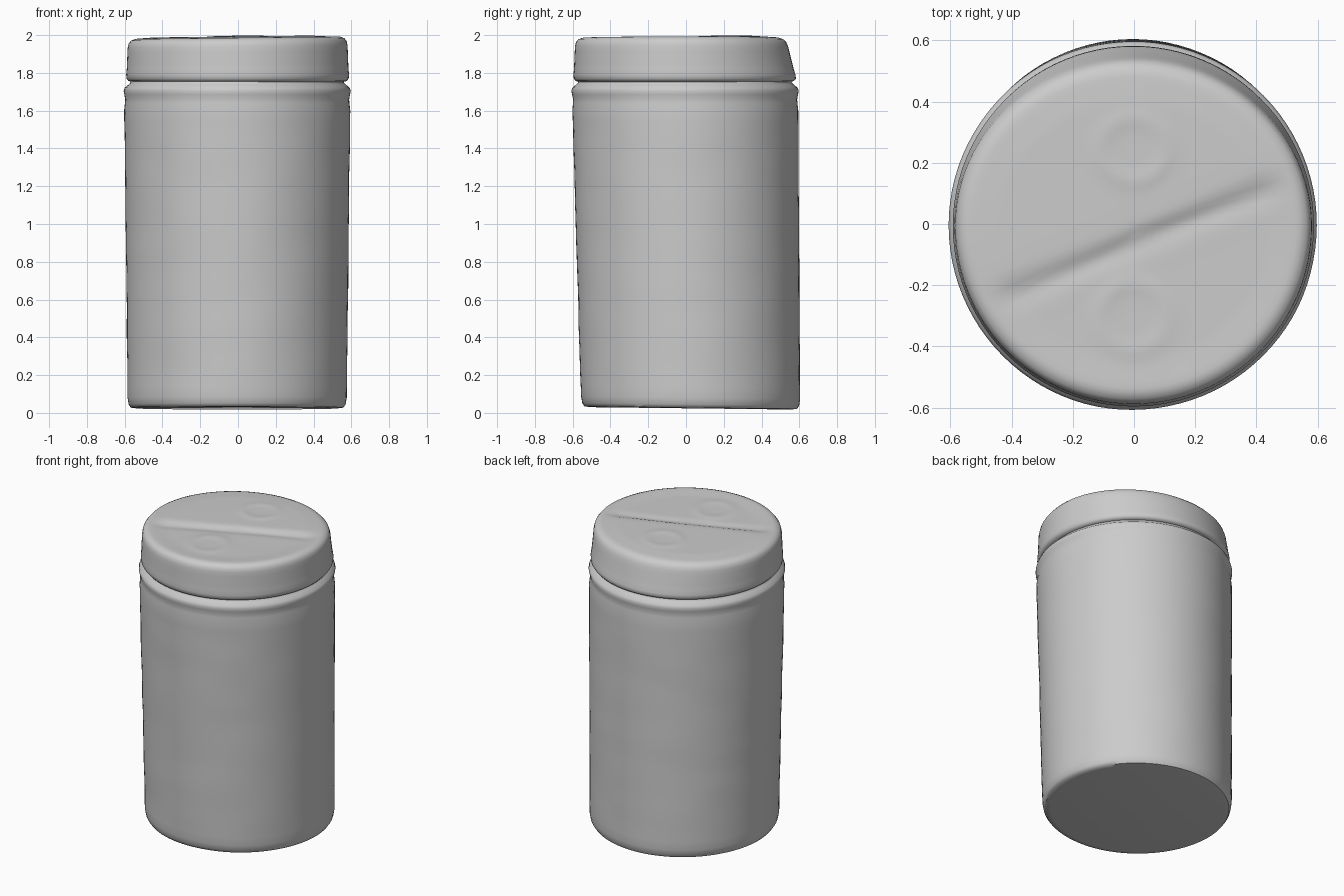
import bpy, bmesh, math
from mathutils import Vector, noise

cube = bpy.data.objects.get("Cube")
if cube:
    bpy.data.objects.remove(cube, do_unlink=True)

grey = bpy.data.materials.new("light_grey")
grey.use_nodes = True
colour = (0.6, 0.6, 0.6, 1)
grey.diffuse_color = colour
grey.node_tree.nodes["Principled BSDF"].inputs["Base Color"].default_value = colour
SIDES = 96


def lathe(name, profile, shape):
    """Spin (radius, z) points round the axis, adjusting each point by shape()."""
    bm = bmesh.new()
    rings = []
    for r, z in profile:
        count = 1 if r == 0 else SIDES
        angles = [2 * math.pi * i / SIDES for i in range(count)]
        rings.append([bm.verts.new(shape(Vector((r * math.cos(a), r * math.sin(a), z))))
                      for a in angles])
    for low, high in zip(rings, rings[1:]):
        for i in range(SIDES):
            j = (i + 1) % SIDES
            if len(low) == 1:
                bm.faces.new((low[0], high[j], high[i]))
            elif len(high) == 1:
                bm.faces.new((low[i], low[j], high[0]))
            else:
                bm.faces.new((low[i], low[j], high[j], high[i]))
    bmesh.ops.recalc_face_normals(bm, faces=bm.faces)
    mesh = bpy.data.meshes.new(name)
    bm.to_mesh(mesh)
    bm.free()
    obj = bpy.data.objects.new(name, mesh)
    bpy.context.collection.objects.link(obj)
    mesh.materials.append(grey)
    bpy.ops.object.select_all(action="DESELECT")
    obj.select_set(True)
    bpy.context.view_layer.objects.active = obj
    bpy.ops.object.shade_smooth_by_angle(angle=math.radians(50))
    return obj


def lean_body(p):
    # Slight lean towards the front, tilted base and a hand-worn surface
    up = p.z / 1.7
    rough = 1 + 0.004 * noise.noise(Vector((p.x * 3, p.y * 3, p.z * 6)))
    tilt = -0.012 * p.y * max(0, 1 - p.z)
    return Vector((p.x * rough - 0.004, p.y * rough + 0.025 - 0.03 * up, p.z + tilt))


def shape_lid(p):
    r = math.hypot(p.x, p.y)
    q = p.copy()
    if p.z > 1.9:
        # Diagonal step and two shallow embossed rings across the top
        across = p.y - 0.42 * p.x + 0.06
        fade = min(1, max(0, (0.54 - r) / 0.1))
        q.z -= 0.012 * fade * math.exp(-(across / 0.04) ** 2)
        q.z += 0.006 * fade * math.tanh(across / 0.05)
        for centre in (0.27, -0.3):
            ring = math.hypot(p.x, p.y - centre) - 0.11
            q.z += 0.004 * fade * math.exp(-(ring / 0.03) ** 2)
        q.z += 0.012 * p.x
    # The back of the lid slopes inwards
    height = max(0, p.z - 1.77)
    if p.y > 0:
        q.y *= 1 - 0.36 * height
    q.y -= 0.006
    q.x -= 0.002
    return q


def steps(start, end, n):
    return [tuple(s + (e - s) * i / n for s, e in zip(start, end)) for i in range(n)]


# Jar body with rounded foot, shoulder bead and neck
body_profile = ([(0, 0.03), (0.53, 0.024), (0.563, 0.028), (0.574, 0.045)]
                + steps((0.58, 0.08), (0.598, 1.6), 28)
                + [(0.598, 1.6), (0.594, 1.64), (0.593, 1.66), (0.598, 1.685),
                   (0.602, 1.705), (0.596, 1.722), (0.576, 1.738), (0.565, 1.75),
                   (0.565, 1.79), (0, 1.79)])
lathe("jar_body", body_profile, lean_body)

# Screw lid with rounded rim and embossed top
lid_profile = ([(0, 1.752), (0.56, 1.752), (0.578, 1.757), (0.588, 1.77), (0.59, 1.79)]
               + steps((0.587, 1.82), (0.582, 1.94), 4)
               + [(0.582, 1.94), (0.577, 1.962), (0.565, 1.977), (0.545, 1.985)]
               + steps((0.53, 1.987), (0, 1.987), 24) + [(0, 1.987)])
lathe("jar_lid", lid_profile, shape_lid)
